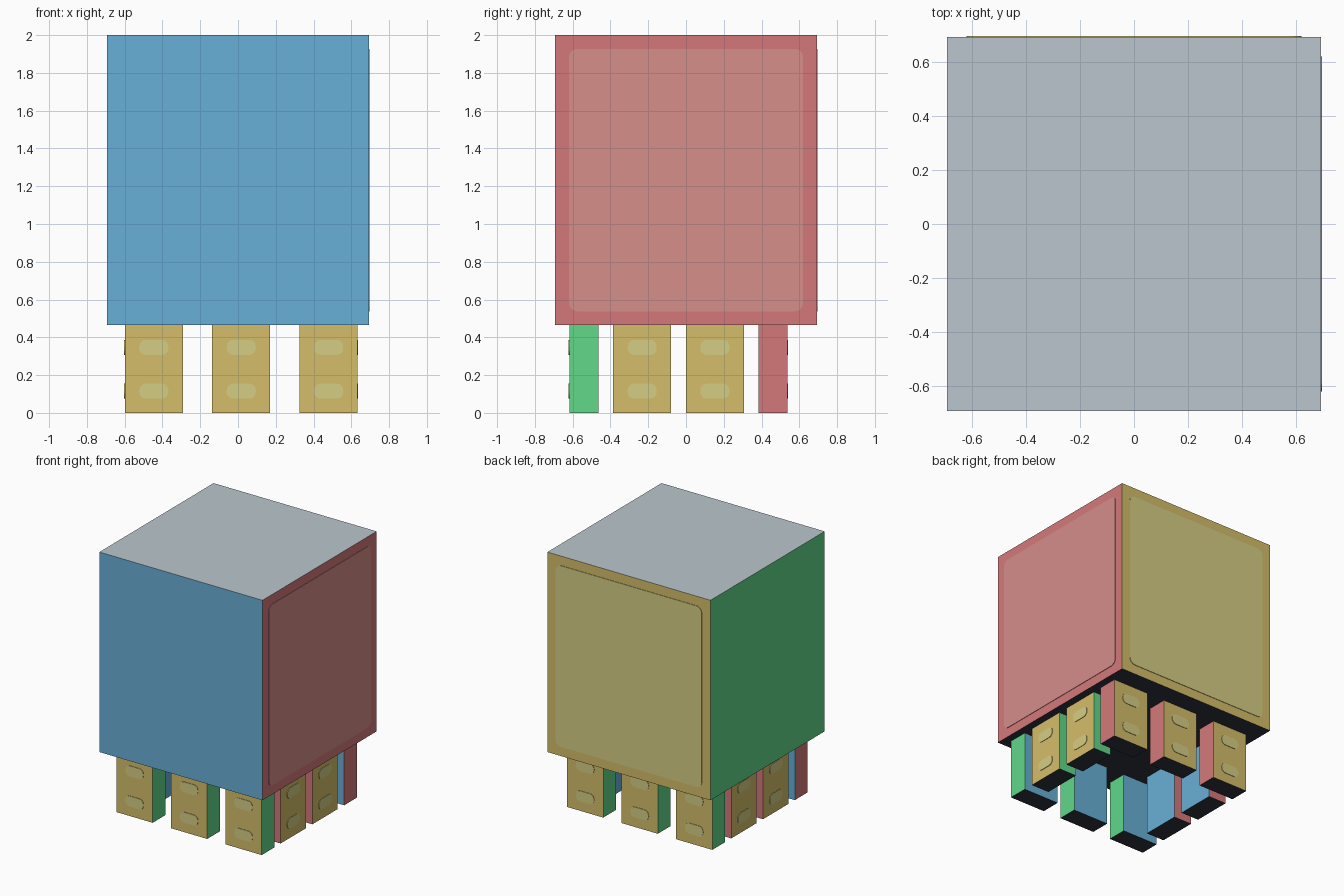
import bpy
import bmesh
import math
from mathutils import Matrix, Vector

cube = bpy.data.objects.get("Cube")
if cube:
    bpy.data.objects.remove(cube, do_unlink=True)


def srgb(r, g, b):
    lin = [c / 255 for c in (r, g, b)]
    return [c / 12.92 if c < 0.04 else ((c + 0.055) / 1.055) ** 2.4 for c in lin] + [1]


def material(name, rgb):
    mat = bpy.data.materials.new(name)
    mat.use_nodes = True
    mat.diffuse_color = srgb(*rgb)
    mat.node_tree.nodes["Principled BSDF"].inputs["Base Color"].default_value = srgb(*rgb)
    return mat


blue = material("sky_blue", (105, 176, 215))
red = material("coral_red", (212, 121, 122))
green = material("leaf_green", (97, 216, 138))
ochre = material("ochre", (212, 190, 106))
grey = material("pale_grey", (186, 198, 205))
dark = material("charcoal", (46, 50, 62))
pale_red = material("pale_red", (213, 142, 138))
pale_ochre = material("pale_ochre", (213, 206, 132))

# Local directions and the colour of the box face that points there
SIDES = [((0, 1, 0), ochre), ((1, 0, 0), red), ((-1, 0, 0), green),
         ((0, -1, 0), blue), ((0, 0, 1), grey), ((0, 0, -1), dark)]


def add_object(name, bm, mats, matrix):
    mesh = bpy.data.meshes.new(name)
    bm.to_mesh(mesh)
    bm.free()
    for mat in mats:
        mesh.materials.append(mat)
    obj = bpy.data.objects.new(name, mesh)
    obj.matrix_world = matrix
    bpy.context.collection.objects.link(obj)
    return obj


def colour_box(name, size, matrix):
    """Box with one colour per side, chosen by face direction."""
    bm = bmesh.new()
    bmesh.ops.create_cube(bm, size=1)
    bmesh.ops.scale(bm, vec=size, verts=bm.verts)
    bm.normal_update()
    for f in bm.faces:
        f.material_index = max(range(6), key=lambda i: f.normal.dot(Vector(SIDES[i][0])))
    return add_object(name, bm, [s[1] for s in SIDES], matrix)


def plate(name, width, height, radius, mat, matrix):
    """Thin rounded panel in the local xz plane, raised along +y."""
    bm = bmesh.new()
    verts = []
    for k, (sx, sz) in enumerate([(1, 1), (-1, 1), (-1, -1), (1, -1)]):
        for step in range(5):
            a = math.pi / 2 * (k + step / 4)
            verts.append(bm.verts.new((sx * (width / 2 - radius) + radius * math.cos(a), 0,
                                       sz * (height / 2 - radius) + radius * math.sin(a))))
    face = bm.faces.new(verts)
    raised = bmesh.ops.extrude_face_region(bm, geom=[face])["geom"]
    bmesh.ops.translate(bm, vec=(0, 0.004, 0),
                        verts=[v for v in raised if isinstance(v, bmesh.types.BMVert)])
    bmesh.ops.recalc_face_normals(bm, faces=bm.faces)
    return add_object(name, bm, [mat], matrix)


# Body and its two framed panels
W, BASE, TOP = 1.385, 0.465, 2.0
HEIGHT, MID = TOP - BASE, (TOP + BASE) / 2
colour_box("body", (W, W, HEIGHT), Matrix.Translation((0, 0, MID)))
for name, turn, mat in [("back_panel", 0, pale_ochre), ("right_panel", -90, pale_red)]:
    plate(name, W - 0.145, HEIGHT - 0.145, 0.045, mat,
          Matrix.Translation((0, 0, MID)) @ Matrix.Rotation(math.radians(turn), 4, "Z")
          @ Matrix.Translation((0, W / 2, 0)))

# Legs: the ochre side with two pads always looks outward
LEG_W, LEG_D = 0.307, 0.154


def leg(name, x, y, turn):
    frame = Matrix.Translation((x, y, 0)) @ Matrix.Rotation(math.radians(turn), 4, "Z")
    colour_box(name, (LEG_W, LEG_D, BASE), frame @ Matrix.Translation((0, 0, BASE / 2)))
    for label, z in [("lower", 0.115), ("upper", 0.347)]:
        plate(f"{name}_{label}_pad", 0.154, 0.08, 0.035, pale_ochre,
              frame @ Matrix.Translation((0, LEG_D / 2, z)))


for i, x in enumerate([-0.446, 0.017, 0.48]):
    leg(f"front_leg_{i + 1}", x, -0.54, 180)
    leg(f"back_leg_{i + 1}", x, 0.46, 0)
for i, y in enumerate([-0.232, 0.153]):
    leg(f"right_leg_{i + 1}", 0.555, y, -90)
    leg(f"left_leg_{i + 1}", -0.522, y, 90)
